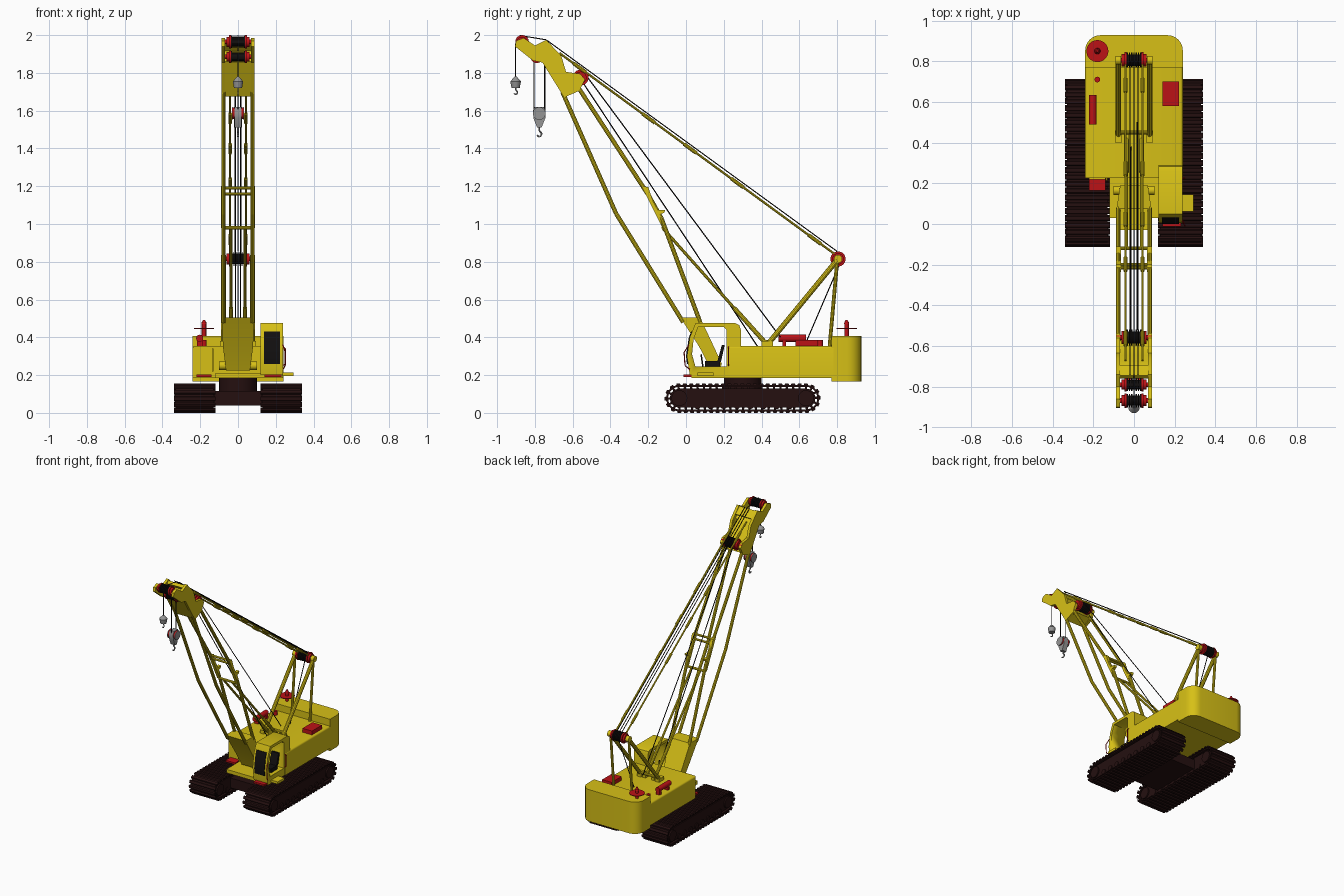
import bpy, bmesh, math
from mathutils import Vector

default = bpy.data.objects.get("Cube")
if default:
    bpy.data.objects.remove(default, do_unlink=True)


def material(name, colour):
    mat = bpy.data.materials.new(name)
    mat.use_nodes = True
    mat.diffuse_color = (*colour, 1)
    mat.node_tree.nodes["Principled BSDF"].inputs["Base Color"].default_value = (*colour, 1)
    return mat


YELLOW = material("machine yellow", (0.68, 0.53, 0.008))
RED = material("signal red", (0.5, 0.006, 0.008))
TRACK = material("dark track brown", (0.018, 0.005, 0.005))
BLACK = material("cable black", (0.006, 0.005, 0.005))
GREY = material("hook grey", (0.3, 0.3, 0.3))


def finish(name, bm, mat):
    bmesh.ops.recalc_face_normals(bm, faces=bm.faces)
    mesh = bpy.data.meshes.new(name)
    bm.to_mesh(mesh)
    bm.free()
    for face in mesh.polygons:
        face.use_smooth = True
    mesh.set_sharp_from_angle(angle=math.radians(35))
    mesh.materials.append(mat)
    obj = bpy.data.objects.new(name, mesh)
    bpy.context.collection.objects.link(obj)
    return obj


def prism(name, profile, x0, x1, mat, axis="x"):
    """Extrude a (y, z) profile along x, or an (x, y) profile along z."""
    bm = bmesh.new()
    place = (lambda p, d: (d, *p)) if axis == "x" else (lambda p, d: (*p, d))
    face = bm.faces.new([bm.verts.new(place(p, x0)) for p in profile])
    made = bmesh.ops.extrude_face_region(bm, geom=[face])["geom"]
    offset = Vector(place((0, 0), x1 - x0))
    bmesh.ops.translate(bm, vec=offset, verts=[v for v in made if isinstance(v, bmesh.types.BMVert)])
    return finish(name, bm, mat)


def box(name, x, y, z, mat):
    return prism(name, [(y[0], z[0]), (y[1], z[0]), (y[1], z[1]), (y[0], z[1])], *x, mat)


def bar(name, a, b, radius, mat, sides=10, end=None):
    a, b = Vector(a), Vector(b)
    bm = bmesh.new()
    bmesh.ops.create_cone(bm, cap_ends=True, segments=sides, radius1=radius,
                          radius2=radius if end is None else end, depth=(b - a).length)
    turn = (b - a).to_track_quat("Z", "Y")
    for v in bm.verts:
        v.co = turn @ v.co + (a + b) / 2
    return finish(name, bm, mat)


def tube(name, points, radius, mat, sides=8):
    for a, b in zip(points, points[1:]):
        bar(name, a, b, radius, mat, sides)


def round_corners(obj, width, pick, segments=6):
    """Bevel the edges whose end points satisfy a rule."""
    bm = bmesh.new()
    bm.from_mesh(obj.data)
    edges = [e for e in bm.edges if pick(e.verts[0].co, e.verts[1].co)]
    bmesh.ops.bevel(bm, geom=edges, offset=width, segments=segments, profile=0.5, affect="EDGES")
    bm.to_mesh(obj.data)
    bm.free()
    for face in obj.data.polygons:
        face.use_smooth = True
    obj.data.set_sharp_from_angle(angle=math.radians(35))


def stadium(radius, half, steps=12):
    """Long rounded outline of a crawler track as (y, z)."""
    points = []
    for centre, start in ((half, -math.pi / 2), (-half, math.pi / 2)):
        for i in range(steps + 1):
            t = start + math.pi * i / steps
            points.append((0.3 + centre + radius * math.cos(t), 0.078 + radius * math.sin(t)))
    return points


# Crawler tracks: belt, shoes, drive links, frame and rollers
HALF, RADIUS = 0.335, 0.066
straight, arc = 2 * HALF, math.pi * RADIUS
for side in (-1, 1):
    bm = bmesh.new()
    rings = [[bm.verts.new((side * x, *p)) for p in stadium(r, HALF)]
             for x, r in ((0.13, 0.06), (0.13, 0.07), (0.33, 0.07), (0.33, 0.06))]
    for ring, following in zip(rings, rings[1:] + rings[:1]):
        for i in range(len(ring)):
            j = (i + 1) % len(ring)
            bm.faces.new((ring[i], ring[j], following[j], following[i]))
    finish("track_belt", bm, TRACK)
    count = 52
    for i in range(count):
        d = (straight * 2 + arc * 2) * i / count
        flip, d = (1, d) if d < straight + arc else (-1, d - straight - arc)
        t = -math.pi / 2 + max(0, d - straight) / RADIUS
        out = Vector((0, math.cos(t), math.sin(t))) * flip
        base = Vector((0, 0.3 + flip * (min(d, straight) - HALF), 0.078))
        along = Vector((0, -out.z, out.y))
        for name, width, low, high, thick in (("track_shoe", 0.11, 0.068, 0.078, 0.0125),
                                              ("track_link", 0.085, 0.046, 0.062, 0.007)):
            corners = [base + out * r + along * w for r, w in
                       ((low, -thick), (low, thick), (high, thick * 0.7), (high, -thick * 0.7))]
            prism(name, [(c.y, c.z) for c in corners], side * 0.228 - width, side * 0.228 + width, TRACK)
    prism("track_frame", stadium(0.05, HALF), side * 0.135, side * 0.325, TRACK)
    for y in (-0.035, 0.635):
        bar("track_wheel", (side * 0.125, y, 0.078), (side * 0.335, y, 0.078), 0.042, TRACK, 20)
    for i in range(8):
        y = 0.06 + i * 0.07
        bar("track_roller", (side * 0.13, y, 0.04), (side * 0.332, y, 0.04), 0.02, TRACK, 12)

box("undercarriage_frame", (-0.14, 0.14), (0.1, 0.5), (0.04, 0.115), TRACK)
bar("slewing_ring", (0, 0.3, 0.11), (0, 0.3, 0.19), 0.1, TRACK, 32)

# Upper body
deck = box("machinery_deck", (-0.24, 0.24), (0.225, 0.78), (0.185, 0.355), YELLOW)
round_corners(deck, 0.012, lambda a, b: abs(a.x - b.x) < 0.01 and min(a.z, b.z) > 0.35, 3)
box("front_platform", (-0.12, 0.235), (0.03, 0.24), (0.185, 0.212), YELLOW)
weight = box("counterweight", (-0.24, 0.24), (0.77, 0.928), (0.165, 0.408), YELLOW)
round_corners(weight, 0.075, lambda a, b: min(a.y, b.y) > 0.9 and abs(a.z - b.z) > 0.1)
box("front_panel", (-0.222, -0.14), (0.219, 0.227), (0.215, 0.345), YELLOW)
box("panel_hinge", (-0.137, -0.131), (0.215, 0.227), (0.22, 0.34), YELLOW)
box("right_step", (-0.22, -0.14), (0.165, 0.225), (0.19, 0.203), RED)
box("cab_front_step", (0.14, 0.23), (-0.012, 0.03), (0.19, 0.203), RED)
box("cab_side_step", (0.23, 0.293), (0.062, 0.145), (0.195, 0.213), YELLOW)

# Cab with open side windows, front glass and seat
cab = prism("cab", [(0.02, 0.2), (0.005, 0.3), (0.02, 0.4), (0.05, 0.475), (0.26, 0.475),
                    (0.282, 0.465), (0.29, 0.44), (0.29, 0.2)], 0.12, 0.238, YELLOW)
cutter = prism("cab_window_cutter", [(0.05, 0.245), (0.032, 0.31), (0.04, 0.39), (0.065, 0.455),
                                     (0.2, 0.455), (0.215, 0.44), (0.215, 0.245)], 0.1, 0.26, YELLOW)
cutter.hide_render = True
cutter.hide_viewport = True
cut = cab.modifiers.new("side_windows", "BOOLEAN")
cut.object = cutter
cut.operation = "DIFFERENCE"
prism("cab_front_glass", [(0.005, 0.26), (0.0, 0.3), (0.015, 0.4), (0.027, 0.43),
                          (0.033, 0.43), (0.023, 0.4), (0.008, 0.3), (0.013, 0.26)], 0.137, 0.222, BLACK)
box("cab_seat_cushion", (0.15, 0.21), (0.1, 0.18), (0.245, 0.275), BLACK)
prism("cab_seat_back", [(0.165, 0.27), (0.185, 0.27), (0.205, 0.36), (0.19, 0.36)], 0.15, 0.21, BLACK)
bar("cab_lever", (0.17, 0.09, 0.24), (0.17, 0.08, 0.31), 0.004, BLACK)
tube("cab_door_rail", [(0.238, 0.225, 0.25), (0.25, 0.225, 0.26), (0.25, 0.225, 0.34),
                       (0.238, 0.225, 0.35)], 0.003, RED)
tube("cab_front_rail", [(0.238, 0.02, 0.23), (0.25, -0.005, 0.25), (0.25, -0.01, 0.32),
                        (0.238, 0.015, 0.36)], 0.003, RED)

# Deck fittings
box("red_hatch", (0.14, 0.22), (0.58, 0.7), (0.35, 0.385), RED)
bar("red_tank", (-0.203, 0.49, 0.395), (-0.203, 0.635, 0.395), 0.019, RED, 16)
for y in (0.51, 0.61):
    box("tank_foot", (-0.218, -0.188), (y, y + 0.02), (0.35, 0.385), RED)
bar("filler_cap", (-0.18, 0.71, 0.35), (-0.18, 0.71, 0.385), 0.014, RED, 16)
bar("exhaust_stack", (-0.18, 0.85, 0.4), (-0.18, 0.85, 0.48), 0.012, RED, 16)
bar("exhaust_cap", (-0.18, 0.85, 0.47), (-0.18, 0.85, 0.493), 0.015, RED, 16, 0.005)
bar("exhaust_disc", (-0.18, 0.85, 0.444), (-0.18, 0.85, 0.449), 0.054, RED, 32)


# Sheave clusters on the boom head and the gantry
def sheaves(name, y, z, radius):
    bar(name + "_axle", (-0.085, y, z), (0.085, y, z), 0.012, RED, 12)
    bar(name + "_core", (-0.04, y, z), (0.04, y, z), radius * 0.7, BLACK, 24)
    for i in range(-3, 4):
        bar(name + "_groove", (i * 0.011 - 0.003, y, z), (i * 0.011 + 0.003, y, z), radius * 0.92, BLACK, 24)
    for s in (-1, 1):
        bar(name + "_flange", (s * 0.038, y, z), (s * 0.047, y, z), radius, RED, 28)
        bar(name + "_hub", (s * 0.047, y, z), (s * 0.062, y, z), radius * 0.75, RED, 24)


sheaves("tip_sheave", -0.868, 1.964, 0.036)
sheaves("hoist_sheave", -0.79, 1.885, 0.033)
sheaves("head_sheave", -0.558, 1.775, 0.042)
sheaves("gantry_sheave", 0.805, 0.815, 0.04)

# Boom foot: tapering box that narrows towards the pivot
foot = prism("boom_foot", [(-0.03, 0.505), (0.075, 0.505), (0.19, 0.26), (0.17, 0.225),
                           (0.135, 0.225), (0.07, 0.35)], -0.086, 0.086, YELLOW)
for v in foot.data.vertices:
    v.co.x *= 1 - max(0, 0.4 - v.co.z) * 1.5
bar("boom_pivot", (-0.1, 0.165, 0.25), (0.1, 0.165, 0.25), 0.022, YELLOW, 16)

# Boom chords, braces and brackets
for s in (-1, 1):
    x = s * 0.077
    tube("lower_chord", [(x, -0.015, 0.48), (x, -0.37, 1.055), (x, -0.655, 1.7)], 0.0115, YELLOW, 10)
    tube("upper_chord", [(x, 0.075, 0.48), (x, -0.13, 1.03), (x, -0.2, 1.155), (x, -0.575, 1.73)],
         0.0115, YELLOW, 10)
    prism("boom_bracket", [(-0.235, 1.2), (-0.2, 1.195), (-0.175, 1.12), (-0.15, 1.075), (-0.11, 1.075),
                           (-0.115, 1.06), (-0.14, 1.05), (-0.125, 0.98), (-0.15, 1.03)],
          x - 0.012, x + 0.012, YELLOW)
    # Backstop struts between boom and deck
    inner = s * 0.037
    low, middle, high = (inner, 0.43, 0.36), (inner, 0.255, 0.555), (inner, -0.12, 0.975)
    bar("backstop_sleeve", low, middle, 0.012, YELLOW)
    bar("backstop_rod", middle, high, 0.008, YELLOW)
    box("backstop_foot", (inner - 0.012, inner + 0.012), (0.405, 0.455), (0.35, 0.385), YELLOW)
    # Gantry legs
    bar("gantry_front_leg", (x, 0.43, 0.36), (x, 0.805, 0.815), 0.014, YELLOW)
    bar("gantry_rear_leg", (x, 0.76, 0.35), (x, 0.8, 0.8), 0.01, YELLOW)
    box("gantry_foot", (x - 0.017, x + 0.017), (0.4, 0.46), (0.35, 0.38), YELLOW)
    bar("gantry_head", (s * 0.064, 0.805, 0.815), (s * 0.09, 0.805, 0.815), 0.022, YELLOW, 16)
    # Pendant bars with couplers
    start, stop = Vector((s * 0.042, -0.67, 1.905)), Vector((s * 0.042, 0.795, 0.835))
    bar("pendant_bar", start, stop, 0.006, YELLOW)
    for f in (0.05, 0.3, 0.45, 0.62, 0.9):
        bar("pendant_coupler", start.lerp(stop, f), start.lerp(stop, f + 0.045), 0.01, YELLOW)

bar("boom_cross_tube", (-0.085, -0.215, 1.19), (0.085, -0.215, 1.19), 0.008, YELLOW)
bar("boom_cross_tube", (-0.085, -0.2, 1.16), (0.085, -0.2, 1.16), 0.008, YELLOW)
bar("strut_cross_tube", (-0.077, -0.12, 0.98), (0.077, -0.12, 0.98), 0.009, YELLOW)
bar("gantry_cross_tube", (-0.077, 0.45, 0.385), (0.077, 0.45, 0.385), 0.01, YELLOW)

# Boom head: solid centre, two side plates and an upper lug
prism("boom_head_box", [(-0.645, 1.675), (-0.565, 1.715), (-0.605, 1.765), (-0.645, 1.8),
                        (-0.675, 1.88), (-0.72, 1.915), (-0.755, 1.86), (-0.72, 1.8)], -0.07, 0.07, YELLOW)
for s in (-1, 1):
    prism("boom_head_plate", [(-0.645, 1.67), (-0.565, 1.705), (-0.535, 1.765), (-0.56, 1.795),
                              (-0.635, 1.805), (-0.66, 1.89), (-0.74, 1.975), (-0.8, 1.945),
                              (-0.86, 1.985), (-0.9, 1.97), (-0.905, 1.94), (-0.81, 1.865),
                              (-0.76, 1.855), (-0.72, 1.79)], s * 0.068, s * 0.088, YELLOW)
prism("boom_head_bridge", [(-0.715, 1.91), (-0.76, 1.95), (-0.745, 1.968), (-0.695, 1.925)],
      -0.07, 0.07, YELLOW)

# Hoist and suspension ropes
for x in (-0.02, 0, 0.02):
    bar("suspension_rope", (x, -0.74, 1.975), (x, 0.8, 0.855), 0.0028, BLACK, 6)
bar("tip_rope", (0, -0.88, 1.998), (0, -0.74, 1.975), 0.0028, BLACK, 6)
bar("main_hoist_rope", (-0.014, -0.56, 1.77), (-0.014, 0.38, 0.35), 0.0032, BLACK, 6)
bar("second_hoist_rope", (0.014, -0.52, 1.775), (0.014, 0.5, 0.4), 0.0032, BLACK, 6)
bar("gantry_rope", (0, 0.81, 0.78), (0, 0.63, 0.36), 0.003, BLACK, 6)
bar("small_hook_rope", (0, -0.902, 1.955), (0, -0.902, 1.77), 0.003, BLACK, 6)
for y in (-0.805, -0.748):
    bar("large_hook_rope", (0, y, 1.885), (0, y, 1.6), 0.003, BLACK, 6)


# Hooks
def hook(name, y, top, size):
    tube(name, [(0, y + a * size, top + b * size) for a, b in
                ((0, 0.6), (0, -0.4), (0.7, -1), (0.6, -1.8), (0, -2.1), (-0.7, -1.7))],
         size * 0.24, GREY)


prism("large_hook_block", [(-0.81, 1.6), (-0.8, 1.62), (-0.753, 1.62), (-0.743, 1.6),
                           (-0.745, 1.56), (-0.765, 1.51), (-0.788, 1.51), (-0.808, 1.56)], -0.018, 0.018, GREY)
for s in (-1, 1):
    bar("hook_block_sheave", (s * 0.018, -0.777, 1.587), (s * 0.029, -0.777, 1.587), 0.03, RED, 24)
    bar("hook_block_cheek", (s * 0.029, -0.777, 1.585), (s * 0.033, -0.777, 1.585), 0.034, GREY, 24)
hook("large_hook", -0.777, 1.5, 0.018)
bar("small_hook_weight", (0, -0.902, 1.72), (0, -0.902, 1.755), 0.022, GREY, 14, 0.028)
bar("small_hook_cap", (0, -0.902, 1.755), (0, -0.902, 1.78), 0.028, GREY, 14, 0.006)
hook("small_hook", -0.902, 1.715, 0.014)
